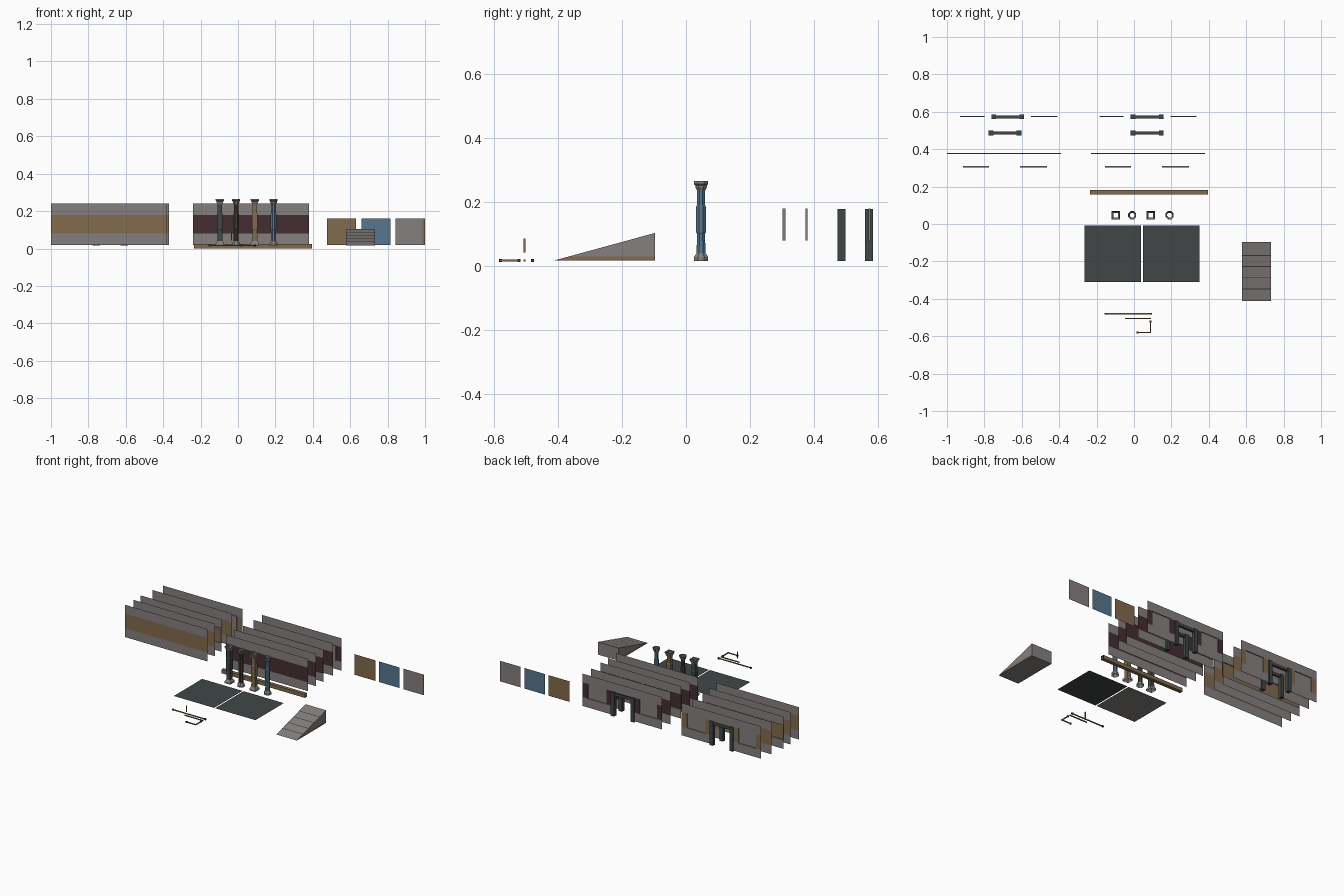
import bpy, bmesh, math
from mathutils import Vector

if "Cube" in bpy.data.objects:
    bpy.data.objects.remove(bpy.data.objects["Cube"])

COLS = {"grey plaster": (.23, .215, .21), "brown wood": (.22, .145, .075),
        "dark maroon": (.06, .027, .032), "dark slate": (.052, .062, .062),
        "blue paint": (.095, .18, .27), "dark brown": (.06, .04, .026)}
MATS = {}
for n, c in COLS.items():
    MATS[n] = bpy.data.materials.new(n)
    MATS[n].diffuse_color = (*c, 1)
GREY, BROWN, MAROON, SLATE, BLUE, DARK = range(6)


class Part:
    """Collects faces for one object."""
    def __init__(self, name):
        self.name, self.bm = name, bmesh.new()

    def face(self, pts, m):
        self.bm.faces.new([self.bm.verts.new(p) for p in pts]).material_index = m

    def wall_quad(self, x0, x1, z0, z1, y, m):
        self.face([(x0, y, z0), (x1, y, z0), (x1, y, z1), (x0, y, z1)], m)

    def box(self, x0, x1, y0, y1, z0, z1, m):
        r = bmesh.ops.create_cube(self.bm, size=1)
        for v in r["verts"]:
            v.co = Vector(((x0 + x1) / 2 + v.co.x * (x1 - x0),
                           (y0 + y1) / 2 + v.co.y * (y1 - y0),
                           (z0 + z1) / 2 + v.co.z * (z1 - z0)))
        for f in {f for v in r["verts"] for f in v.link_faces}:
            f.material_index = m

    def recess(self, x0, x1, z0, z1, y, d, m):
        """Sunken rectangle with its four side walls."""
        self.wall_quad(x0, x1, z0, z1, y + d, m)
        c = [(x0, z0), (x1, z0), (x1, z1), (x0, z1)]
        for (ax, az), (bx, bz) in zip(c, c[1:] + c[:1]):
            self.face([(ax, y, az), (bx, y, bz), (bx, y + d, bz), (ax, y + d, az)], GREY)

    def done(self):
        bmesh.ops.remove_doubles(self.bm, verts=self.bm.verts, dist=1e-5)
        me = bpy.data.meshes.new(self.name)
        self.bm.to_mesh(me)
        self.bm.free()
        for m in MATS.values():
            me.materials.append(m)
        ob = bpy.data.objects.new(self.name, me)
        bpy.context.collection.objects.link(ob)
        return ob


Z0, ZA, ZB, Z1 = .02, .08, .18, .24


def wall(name, x, w, y, stripe, recesses=(), depth=0, rmat=None, door=None):
    """Banded wall sheet with optional recesses and doorway (offsets from x)."""
    p = Part(name)
    cuts = sorted({0, w, *[v for r in recesses for v in r], *(door or ())})
    for a, b in zip(cuts, cuts[1:]):
        mid = (a + b) / 2
        is_door = door and door[0] < mid < door[1]
        sunk = any(r[0] < mid < r[1] for r in recesses)
        p.wall_quad(x + a, x + b, ZB, Z1, y, GREY)
        if is_door:
            p.wall_quad(x + a, x + b, .165, ZB, y, stripe)
            continue
        p.wall_quad(x + a, x + b, Z0, ZA, y, GREY)
        if sunk:
            p.recess(x + a, x + b, ZA, ZB, y, depth, stripe if rmat is None else rmat)
        else:
            p.wall_quad(x + a, x + b, ZA, ZB, y, stripe)
    p.done()


# Two families of walls: brown stripe (left) and maroon stripe (middle)
DOOR = (.225, .365)
for tag, stripe, xs in (("brown", BROWN, (-1, -1, -1, -.985, -.97)),
                        ("maroon", MAROON, (-.24, -.24, -.23, -.225, -.225))):
    wall(tag + "_wall_plain", xs[0], .62, .213, stripe)
    wall(tag + "_wall_two_recesses", xs[1], .615, .302, stripe,
         [(.085, .225), (.39, .535)], .009)
    wall(tag + "_wall_long_recess", xs[2], .61, .38, stripe, [(0, .61)], -.007)
    wall(tag + "_wall_doorway", xs[3], .6, .487, stripe, door=DOOR)
    wall(tag + "_wall_doorway_recessed", xs[4], .6, .577, stripe,
         [(.04, .17), (.42, .56)], -.006, GREY, DOOR)
    # Door frames: two posts and a lintel
    for i, y in ((3, .487), (4, .573)):
        f = Part(f"{tag}_door_frame_{i - 2}")
        c = xs[i] + .295
        for s in (-1, 1):
            px = c + s * .075
            f.box(px - .0125, px + .0125, y - .0125, y + .0125, .015, .178, SLATE)
        f.box(c - .0625, c + .0625, y - .008, y + .008, .155, .174, SLATE)
        f.done()

# Door panels
for name, x, m in (("brown_panel", .477, BROWN), ("blue_panel", .66, BLUE), ("grey_panel", .843, GREY)):
    p = Part(name)
    end = x + .155
    if m == GREY:
        p.wall_quad(.987, 1.0, .025, .155, .574, BROWN)
        end = 1.0
    for k in range(5):
        p.wall_quad(x, end, .02 + k * .028, .02 + (k + 1) * .028, .575, m)
    p.done()

# Floor and ceiling tiles
for name, x, under in (("ceiling_tile", -.265, GREY), ("floor_tile", .047, SLATE)):
    p = Part(name)
    for z, m in ((.016, SLATE), (.0145, under)):
        q = [(x, -.31, z), (x + .302, -.31, z), (x + .302, -.008, z), (x, -.008, z)]
        p.face(q if z > .015 else q[::-1], m)
    p.done()

# Ramp: wedge with brown skirting and dark tread lines
p = Part("ramp")
X0, X1, YF, YB, ZL, ZH = .577, .732, -.412, -.097, .017, .103
p.face([(X0, YF, ZL), (X1, YF, ZL), (X1, YB, ZH), (X0, YB, ZH)], GREY)
p.face([(X0, YF, ZL), (X0, YB, ZL), (X1, YB, ZL), (X1, YF, ZL)], GREY)
p.face([(X0, YB, ZL), (X0, YB, ZH), (X1, YB, ZH), (X1, YB, ZL)], GREY)
slope = (ZH - ZL) / (YB - YF)
ym = YF + .013 / slope
for x in (X0, X1):
    p.face([(x, YF, ZL), (x, YB, ZL), (x, YB, ZL + .013), (x, ym, ZL + .013)], BROWN)
    p.face([(x, ym, ZL + .013), (x, YB, ZL + .013), (x, YB, ZH)], GREY)
for y in (-.35, -.29, -.23, -.17):
    z = ZL + (y - YF) * slope + .001
    p.face([(X0, y, z), (X1, y, z), (X1, y + .005, z + .005 * slope), (X0, y + .005, z + .005 * slope)], DARK)
p.done()

# Hollow square beam, open at both ends
p = Part("hollow_beam")
ring = [(.157, 0), (.181, 0), (.181, .025), (.157, .025)]
for (ya, za), (yb, zb) in zip(ring, ring[1:] + ring[:1]):
    p.face([(-.235, ya, za), (-.235, yb, zb), (.395, yb, zb), (.395, ya, za)], BROWN)
p.done()

# Columns: open lathed profiles, square or eight sided
PROFILE = [(.022, .015), (.022, .028), (.014, .04), (.0125, .1), (.015, .105), (.015, .185),
           (.0125, .19), (.0125, .235), (.018, .246), (.018, .252), (.022, .256), (.022, .265)]
for i, (x, n, m) in enumerate(((-.097, 4, SLATE), (-.01, 8, DARK), (.09, 4, BROWN), (.19, 8, BLUE))):
    p = Part(f"column_{i + 1}")
    k = 1 / math.cos(math.pi / n)

    def circ(r, z):
        return [(x + r * k * math.cos(math.tau * (j + .5) / n),
                 .047 + r * k * math.sin(math.tau * (j + .5) / n), z) for j in range(n)]
    for (r0, za), (r1, zb) in zip(PROFILE, PROFILE[1:]):
        a, b = circ(r0, za), circ(r1, zb)
        trim = za < .035 or za > .233
        for j in range(n):
            h = (j + 1) % n
            p.face([a[j], a[h], b[h], b[j]], GREY if trim else m)
    p.done()

# Thin pipes on the ground with end collars
p = Part("thin_pipes")
R = .003
for a, b in (((-.155, -.48, .017), (.09, -.48, .017)), ((-.045, -.505, .017), (.087, -.505, .017)),
             ((.088, -.575, .017), (.088, -.52, .017)), ((.017, -.58, .017), (.088, -.58, .017)),
             ((-.035, -.505, .045), (-.035, -.505, .083))):
    p.box(a[0] - R, b[0] + R, a[1] - R, b[1] + R, a[2] - R, b[2] + R, BROWN)
for x, y in ((-.153, -.48), (.09, -.48), (.088, -.522), (.019, -.58)):
    p.box(x - .005, x + .005, y - .005, y + .005, .012, .022, DARK)
p.done()

for m in bpy.data.materials:
    if m.users and not m.is_grease_pencil:
        m.use_nodes = True
        m.node_tree.nodes["Principled BSDF"].inputs["Base Color"].default_value = m.diffuse_color
